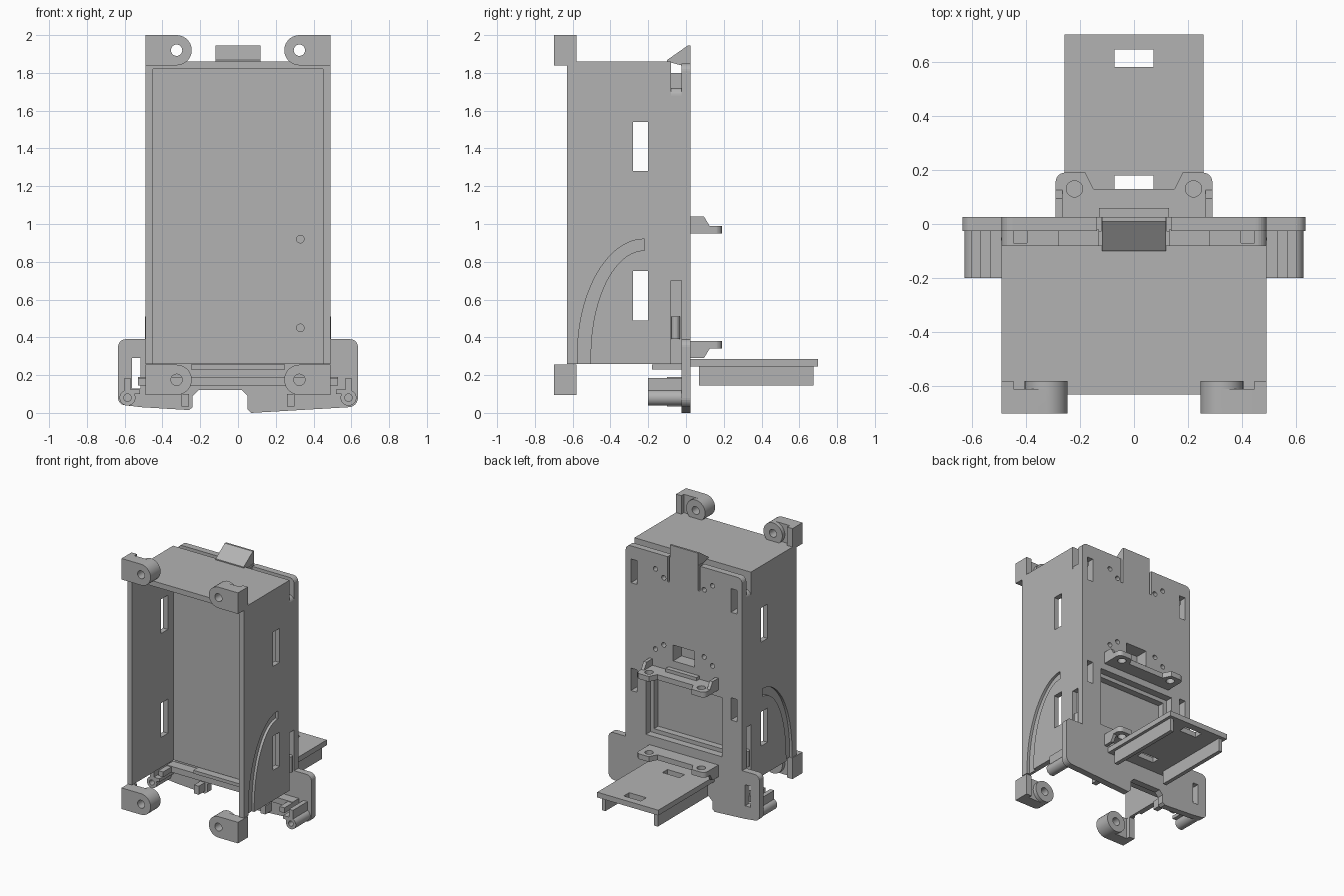
import bpy, bmesh, math
from mathutils import Vector

cube = bpy.data.objects.get("Cube")
if cube:
    bpy.data.objects.remove(cube)

grey = bpy.data.materials.new("plain_grey")
grey.use_nodes = True
grey.diffuse_color = (0.45, 0.45, 0.45, 1)
grey.node_tree.nodes["Principled BSDF"].inputs["Base Color"].default_value = (0.45, 0.45, 0.45, 1)


def prism(name, pts, axis, a, b):
    """Extrude an outline along x (points are y, z), y (x, z) or z (x, y)."""
    place = {"x": lambda p, d: (d, p[0], p[1]),
             "y": lambda p, d: (p[0], d, p[1]),
             "z": lambda p, d: (p[0], p[1], d)}[axis]
    bm = bmesh.new()
    face = bm.faces.new([bm.verts.new(place(p, a)) for p in pts])
    out = bmesh.ops.extrude_face_region(bm, geom=[face])
    shift = Vector(place((0, 0), b - a))
    bmesh.ops.translate(bm, vec=shift,
                        verts=[g for g in out["geom"] if isinstance(g, bmesh.types.BMVert)])
    bmesh.ops.recalc_face_normals(bm, faces=bm.faces)
    mesh = bpy.data.meshes.new(name)
    bm.to_mesh(mesh)
    bm.free()
    mesh.materials.append(grey)
    obj = bpy.data.objects.new(name, mesh)
    bpy.context.collection.objects.link(obj)
    return obj


def box(name, x, y, z):
    pts = [(x[0], z[0]), (x[1], z[0]), (x[1], z[1]), (x[0], z[1])]
    return prism(name, pts, "y", *y)


def arc(cx, cy, rx, ry, start, end, n):
    angles = [math.radians(start + (end - start) * i / n) for i in range(n + 1)]
    return [(cx + rx * math.cos(t), cy + ry * math.sin(t)) for t in angles]


def rod(name, c, r, axis, a, b, n=28):
    return prism(name, arc(c[0], c[1], r, r, 0, 360, n)[:-1], axis, a, b)


def smooth(obj):
    bpy.ops.object.select_all(action="DESELECT")
    obj.select_set(True)
    bpy.context.view_layer.objects.active = obj
    bpy.ops.object.shade_smooth_by_angle(angle=math.radians(30))


def boolean(obj, others, operation="DIFFERENCE"):
    """Cut or join the other shapes, bake the result and drop them."""
    for other in others:
        mod = obj.modifiers.new("boolean", "BOOLEAN")
        mod.operation, mod.solver, mod.object = operation, "EXACT", other
    bpy.context.view_layer.update()
    graph = bpy.context.evaluated_depsgraph_get()
    mesh = bpy.data.meshes.new_from_object(obj.evaluated_get(graph))
    obj.modifiers.clear()
    obj.data = mesh
    for other in others:
        bpy.data.objects.remove(other)
    return obj


# Open-fronted case with side slots, curved grooves and screw holes
case = box("case", (-0.49, 0.49), (-0.63, -0.08), (0.26, 1.86))
cuts = [box("cavity", (-0.45, 0.45), (-0.8, -0.13), (0.1, 1.82))]
for z in ((1.28, 1.54), (0.49, 0.75)):
    cuts.append(box("side_slot", (-0.7, 0.7), (-0.28, -0.20), z))
groove = ([(-0.575, 0.2)] + arc(-0.22, 0.3, 0.355, 0.62, 180, 90, 24)
          + arc(-0.22, 0.3, 0.285, 0.56, 90, 180, 24) + [(-0.505, 0.2)])
for s in (-1, 1):
    cuts.append(prism("groove", groove, "x", s * 0.47, s * 0.6))
for z in (0.45, 0.92):
    cuts.append(rod("screw_hole", (0.33, z), 0.02, "y", -0.2, -0.1))
boolean(case, cuts)

# Corner lugs at the front of the case
for s in (-1, 1):
    for place, z in (("upper", 1.92), ("lower", 0.175)):
        lug = box(f"{place}_lug", (s * 0.325, s * 0.49), (-0.70, -0.61), (z - 0.08, z + 0.08))
        ear = rod("ear", (s * 0.325, z), 0.08, "y", -0.70, -0.58)
        side = box("side", (s * 0.445, s * 0.49), (-0.70, -0.58), (z - 0.08, z + 0.08))
        boolean(lug, [ear, side], "UNION")
        boolean(lug, [rod("hole", (s * 0.325, z), 0.03, "y", -0.8, -0.5)])
        smooth(lug)

# Window and shared openings in the back
def window():
    return box("window", (-0.32, 0.32), (-0.08, 0.1), (0.45, 0.90))


def back_openings():
    holes = [box("centre_opening", (-0.09, 0.09), (-0.075, 0.1), (1.07, 1.19))]
    for s in (-1, 1):
        for x, z in ((0.24, 1.73), (0.17, 1.68), (0.24, 1.12), (0.17, 1.17)):
            holes.append(rod("pin_hole", (s * x, z), 0.018, "y", -0.06, 0.1, 16))
        for z in ((1.57, 1.75), (0.75, 0.92)):
            holes.append(box("edge_slot", (s * 0.395, s * 0.445), (-0.07, 0.1), z))
    return holes


# Spacer between case and back plate, narrower near the foot
spacer = prism("spacer", [(-0.45, 0.26), (0.45, 0.26), (0.45, 0.70), (0.49, 0.70)]
               + arc(0.45, 1.68, 0.04, 0.04, 0, 90, 6) + arc(-0.45, 1.68, 0.04, 0.04, 90, 180, 6)
               + [(-0.49, 0.70), (-0.45, 0.70)], "y", -0.08, -0.025)
boolean(spacer, [window()] + back_openings())
for s in (-1, 1):
    box("spacer_tab", (s * 0.13, s * 0.28), (-0.08, -0.02), (1.71, 1.80))
    # Narrow frame inside the window
    box("window_frame_side", (s * 0.29, s * 0.32), (-0.08, -0.03), (0.45, 0.90))
for z in ((0.45, 0.48), (0.87, 0.90)):
    box("window_frame_rail", (-0.32, 0.32), (-0.08, -0.03), z)

# Back plate with wide foot and a notch in its lower edge
outline = (arc(0.45, 1.81, 0.04, 0.04, 0, 90, 6) + arc(-0.45, 1.81, 0.04, 0.04, 90, 180, 6)
           + [(-0.49, 0.39)] + arc(-0.595, 0.35, 0.04, 0.04, 90, 180, 6)
           + arc(-0.595, 0.08, 0.04, 0.04, 180, 270, 6)
           + [(-0.51, 0.03), (-0.26, 0.015), (-0.24, 0.03), (-0.24, 0.09), (-0.21, 0.12),
              (0.02, 0.12), (0.05, 0.09), (0.05, 0.02), (0.07, 0.0)]
           + arc(0.585, 0.08, 0.05, 0.05, 270, 360, 6)
           + arc(0.595, 0.35, 0.04, 0.04, 0, 90, 6) + [(0.49, 0.39)])
plate = prism("back_plate", outline, "y", -0.025, 0.025)
cuts = [window(), box("foot_slot", (-0.56, -0.515), (-0.1, 0.1), (0.13, 0.29))] + back_openings()
for s in (-1, 1):
    cuts.append(box("clip_slit", (s * 0.12, s * 0.137), (-0.1, 0.1), (1.66, 2.0)))
boolean(plate, cuts)

# Wedge-shaped catch on top of the plate
prism("catch", [(0.025, 1.84), (0.025, 1.945), (0.01, 1.945), (-0.10, 1.868), (-0.10, 1.86), (-0.025, 1.84)],
      "x", -0.118, 0.118)

# Screw brackets above and below the window, the lower one flipped
for place, z0, z1, lug_z in (("upper", 0.95, 0.99, 1.04), ("lower", 0.38, 0.34, 0.29)):
    pads = [(-0.29, 0.02), (0.29, 0.02)] + arc(0.255, 0.155, 0.035, 0.035, 0, 90, 6)
    pads += [(0.18, 0.19), (0.15, 0.13), (-0.15, 0.13), (-0.18, 0.19)]
    pads += arc(-0.255, 0.155, 0.035, 0.035, 90, 180, 6)
    bracket = prism(f"{place}_bracket", pads, "z", z0, z1)
    boolean(bracket, [rod("hole", (s * 0.22, 0.13), 0.03, "z", z0 - 0.1, z0 + 0.1) for s in (-1, 1)])
    for s in (-1, 1):
        prism(f"{place}_bracket_rib", [(0.02, z0), (0.125, z0), (0.125, z1), (0.095, lug_z), (0.02, lug_z)],
              "x", s * 0.265, s * 0.29)
    box(f"{place}_bracket_bar", (-0.13, 0.13), (0.02, 0.06), (z1, (z1 + lug_z) / 2))

# Tray with strap slots and two ribs beneath
tray = box("tray", (-0.257, 0.257), (-0.02, 0.70), (0.245, 0.285))
boolean(tray, [box("strap_slot", (-0.072, 0.072), y, (0.1, 0.4)) for y in ((0.12, 0.18), (0.58, 0.645))])
for s in (-1, 1):
    box("tray_rib", (s * 0.205, s * 0.235), (0.07, 0.675), (0.145, 0.247))

# Inner ledges at the foot
box("inner_ledge", (-0.25, 0.25), (-0.18, -0.02), (0.23, 0.255))
box("cross_ledge", (-0.53, 0.53), (-0.10, -0.02), (0.145, 0.19))

# Side hooks and pegs on the foot of the plate
for s in (-1, 1):
    hook = rod("side_hook", (s * 0.585, 0.08), 0.042, "y", -0.20, -0.02)
    boolean(hook, [box("arm", (s * 0.568, s * 0.602), (-0.20, -0.02), (0.10, 0.185))], "UNION")
    boolean(hook, [rod("bore", (s * 0.585, 0.08), 0.02, "y", -0.3, -0.05, 16)])
    smooth(hook)
    box("hook_shelf", (s * 0.49, s * 0.53), (-0.20, -0.02), (0.145, 0.185))
    box("hook_web", (s * 0.52, s * 0.57), (-0.20, -0.02), (0.10, 0.125))
    box("peg", (s * 0.26, s * 0.30), (-0.10, -0.02), (0.035, 0.10))
    rod("guide_post", (s * 0.47, -0.055), 0.022, "z", 0.39, 0.51, 16)
